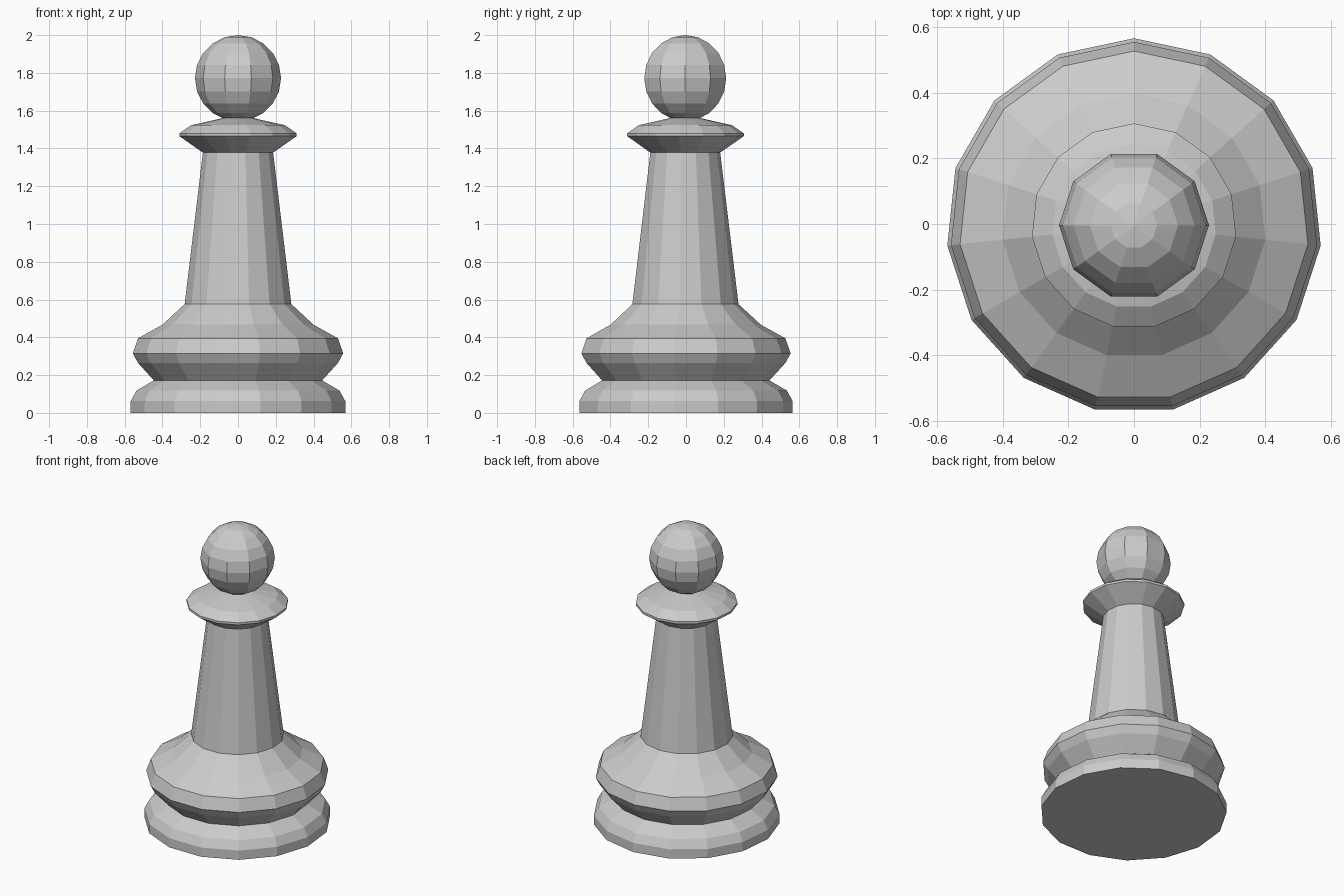
import bpy, bmesh
from math import sin, cos, pi

if "Cube" in bpy.data.objects:
    bpy.data.objects.remove(bpy.data.objects["Cube"])

Y_OFF = -0.006  # odd-sided rings: shift so the bounds are centred


def lathe(name, profile, sides):
    """Spin a (radius, z) profile into a closed low-poly solid, one corner facing +y."""
    bm = bmesh.new()
    rings = []
    for r, z in profile:
        angles = [pi / 2 + 2 * pi * i / sides for i in range(sides)]
        rings.append([bm.verts.new((r * cos(a), r * sin(a) + Y_OFF, z)) for a in angles])
    for low, high in zip(rings, rings[1:]):
        for i in range(sides):
            j = (i + 1) % sides
            bm.faces.new((low[i], low[j], high[j], high[i]))
    bm.faces.new(rings[0][::-1])
    bm.faces.new(rings[-1])
    mesh = bpy.data.meshes.new(name)
    bm.to_mesh(mesh)
    bm.free()
    obj = bpy.data.objects.new(name, mesh)
    bpy.context.collection.objects.link(obj)
    return obj


# Turned body: foot, bulging ring, tapered stem and collar
lathe("body", [
    (0.571, 0), (0.571, 0.062), (0.54, 0.118), (0.448, 0.172),
    (0.533, 0.265), (0.56, 0.315), (0.532, 0.395), (0.402, 0.467),
    (0.284, 0.576), (0.187, 1.378),
    (0.312, 1.465), (0.312, 1.48), (0.25, 1.523), (0.085, 1.56),
], 15)

# Ball on top
bpy.ops.mesh.primitive_uv_sphere_add(segments=10, ring_count=10, radius=0.228,
                                     location=(0, Y_OFF + 0.002, 1.772),
                                     rotation=(0, 0, pi / 2))
bpy.context.object.name = "head"
